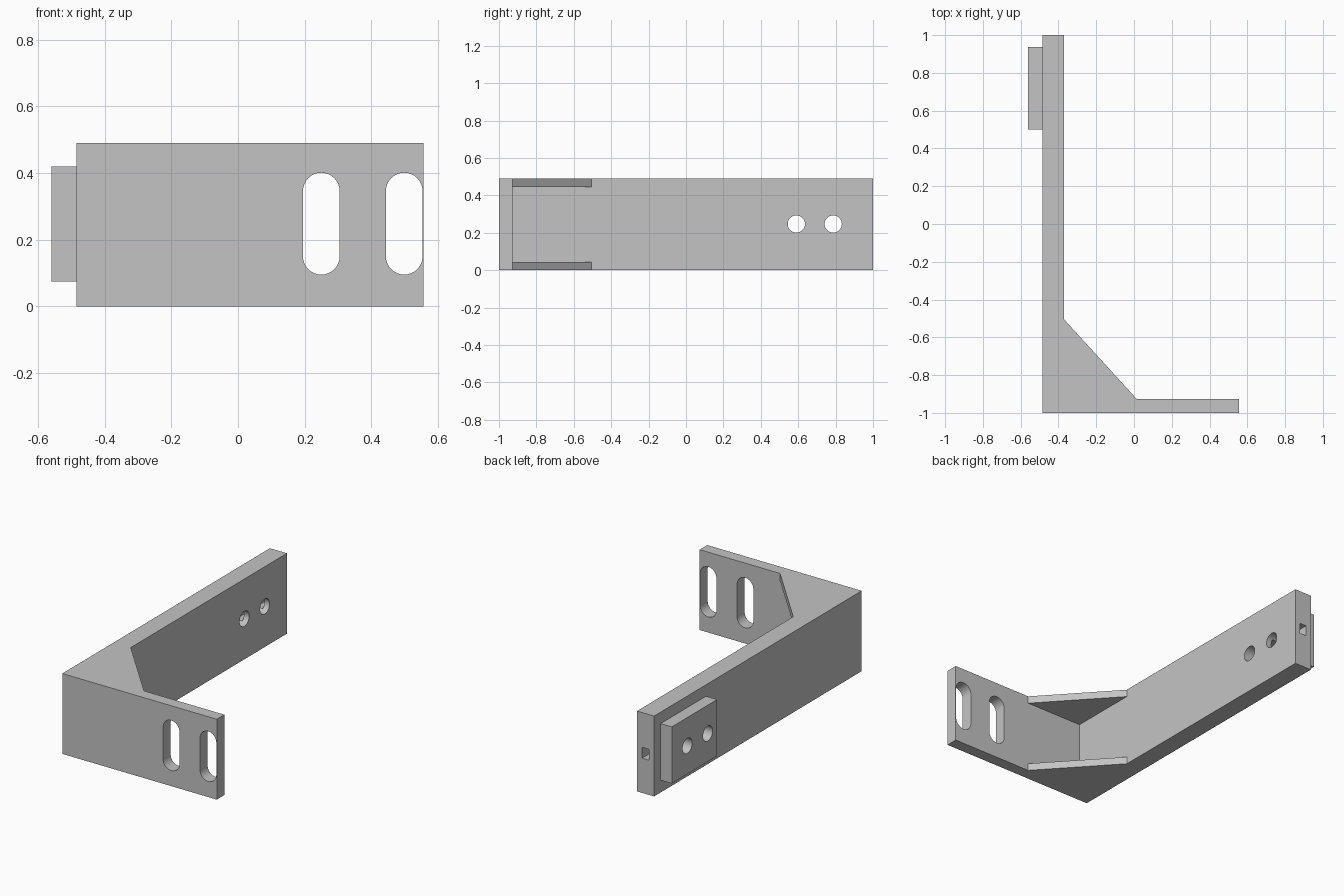
import bpy
import bmesh
import math

if "Cube" in bpy.data.objects:
    bpy.data.objects.remove(bpy.data.objects["Cube"], do_unlink=True)

grey = bpy.data.materials.new("plain grey")
grey.use_nodes = True
COLOUR = (0.55, 0.55, 0.55, 1)
grey.diffuse_color = COLOUR
grey.node_tree.nodes["Principled BSDF"].inputs["Base Color"].default_value = COLOUR

HEIGHT = 0.49
MID = HEIGHT / 2


def prism(name, points, axis, low, high):
    """Extrude a 2D outline along z (points are x, y) or y (points are x, z) or x (points are y, z)."""
    place = {"x": lambda a, b, c: (c, a, b),
             "y": lambda a, b, c: (a, c, b),
             "z": lambda a, b, c: (a, b, c)}[axis]
    bm = bmesh.new()
    base = bm.faces.new([bm.verts.new(place(a, b, low)) for a, b in points])
    grown = bmesh.ops.extrude_face_region(bm, geom=[base])["geom"]
    shift = place(0, 0, high - low)
    bmesh.ops.translate(bm, vec=shift, verts=[v for v in grown if isinstance(v, bmesh.types.BMVert)])
    bmesh.ops.recalc_face_normals(bm, faces=bm.faces)
    mesh = bpy.data.meshes.new(name)
    bm.to_mesh(mesh)
    bm.free()
    mesh.materials.append(grey)
    obj = bpy.data.objects.new(name, mesh)
    bpy.context.collection.objects.link(obj)
    return obj


def rectangle(a0, a1, b0, b1):
    return [(a0, b0), (a1, b0), (a1, b1), (a0, b1)]


def stadium(a, b, radius, half, steps=16):
    """Round outline, stretched upwards and downwards by half."""
    points = []
    for side in (0, 1):
        for i in range(steps + 1 if half else steps):
            t = math.pi * (side + i / steps)
            points.append((a + radius * math.cos(t),
                           b + radius * math.sin(t) + (half if side == 0 else -half)))
    return points


def cut(target, cutter):
    mod = target.modifiers.new(cutter.name, "BOOLEAN")
    mod.operation = "DIFFERENCE"
    mod.solver = "EXACT"
    mod.object = cutter
    cutter.hide_render = True
    cutter.hide_set(True)
    cutter.display_type = "WIRE"


def join(target, part):
    """Fuse a part into the target and drop the leftover."""
    mod = target.modifiers.new(part.name, "BOOLEAN")
    mod.operation = "UNION"
    mod.solver = "EXACT"
    mod.object = part
    bpy.context.view_layer.objects.active = target
    bpy.ops.object.modifier_apply(modifier=mod.name)
    bpy.data.objects.remove(part, do_unlink=True)


# L-shaped body: long arm and end plate in one outline
bracket = prism("bracket", [(-0.485, -1), (0.557, -1), (0.557, -0.927), (-0.37, -0.927),
                            (-0.37, 1), (-0.485, 1)], "z", 0, HEIGHT)

# Triangular webs at the bottom and top of the corner
for name, low in (("lower_web", 0), ("upper_web", HEIGHT - 0.045)):
    join(bracket, prism(name, [(-0.43, -0.96), (0.015, -0.96), (0.015, -0.927),
                               (-0.37, -0.505), (-0.43, -0.505)], "z", low, low + 0.045))

# Raised pad on the outer side of the arm
join(bracket, prism("mounting_pad", rectangle(0.5, 0.937, 0.075, 0.42), "x", -0.56, -0.45))

# Elongated slots through the end plate
for i, x in enumerate((0.25, 0.499)):
    cut(bracket, prism(f"plate_slot_cutter_{i}", stadium(x, MID + 0.003, 0.055, 0.098), "y", -1.1, -0.8))

# Screw holes through arm and pad
for i, y in enumerate((0.59, 0.787)):
    cut(bracket, prism(f"screw_hole_cutter_{i}", stadium(y, MID + 0.002, 0.046, 0), "x", -0.7, -0.2))

# Narrow channel running in from the arm end to the holes
cut(bracket, prism("channel_cutter", rectangle(-0.45, -0.405, MID - 0.033, MID + 0.033), "y", 0.58, 1.1))
